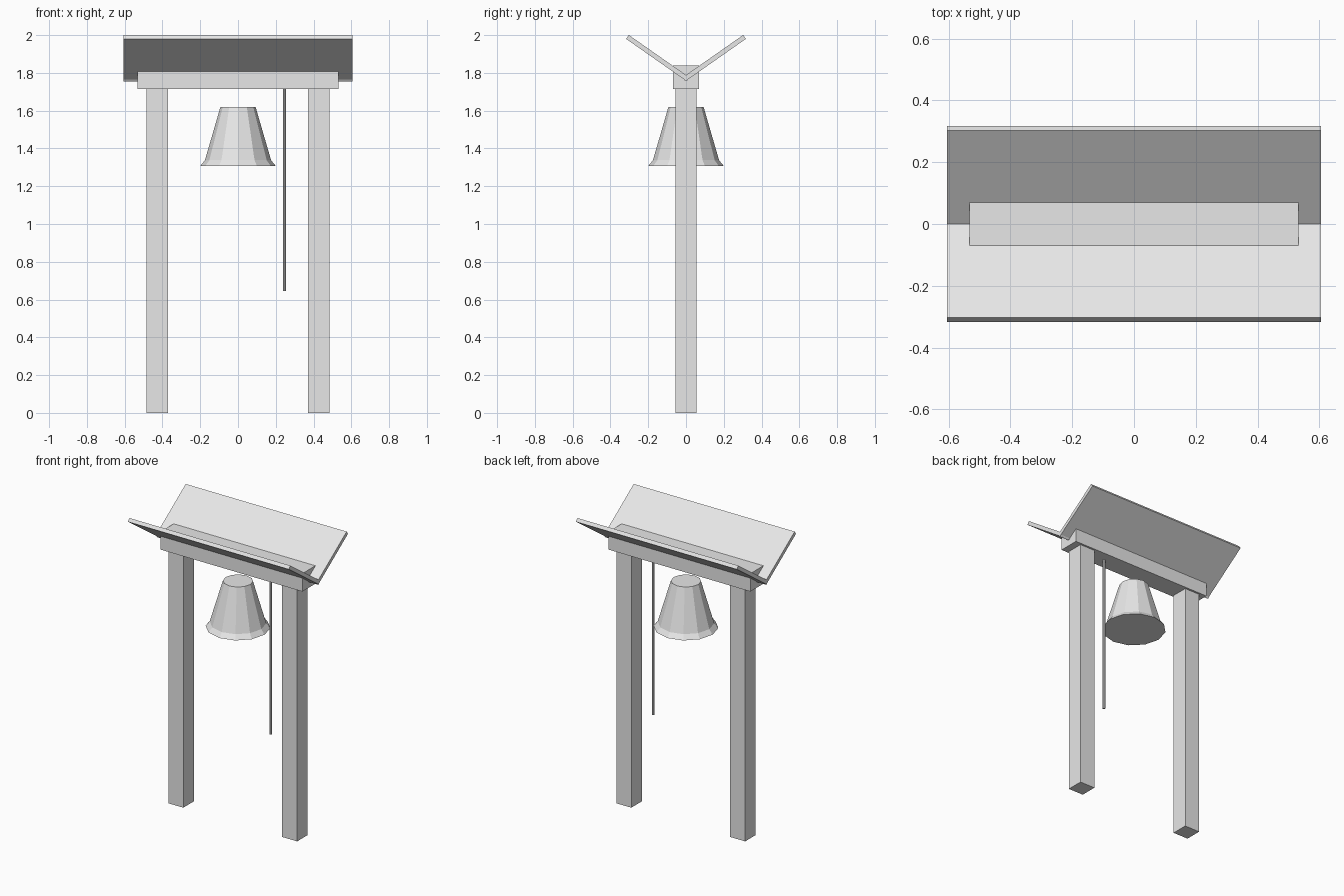
import bpy, bmesh, math
from mathutils import Matrix

cube = bpy.data.objects.get("Cube")
if cube:
    bpy.data.objects.remove(cube, do_unlink=True)

grey = bpy.data.materials.new("light grey")
grey.use_nodes = True
grey.diffuse_color = (0.8, 0.8, 0.8, 1)
grey.node_tree.nodes["Principled BSDF"].inputs["Base Color"].default_value = (0.8, 0.8, 0.8, 1)


def add_object(name, bm):
    bmesh.ops.recalc_face_normals(bm, faces=bm.faces)
    mesh = bpy.data.meshes.new(name)
    bm.to_mesh(mesh)
    bm.free()
    mesh.materials.append(grey)
    obj = bpy.data.objects.new(name, mesh)
    bpy.context.collection.objects.link(obj)
    return obj


def box(name, size, centre, tilt=0):
    bm = bmesh.new()
    bmesh.ops.create_cube(bm, size=1, matrix=Matrix.Diagonal((*size, 1)))
    obj = add_object(name, bm)
    obj.location = centre
    obj.rotation_euler.x = tilt
    return obj


def lathe(name, profile, sides, centre=(0, 0)):
    """Closed, flat-sided solid from (radius, height) rings."""
    bm = bmesh.new()
    rings = []
    for r, z in profile:
        angles = [2 * math.pi * i / sides for i in range(sides)]
        rings.append([bm.verts.new((centre[0] + r * math.cos(a),
                                    centre[1] + r * math.sin(a), z)) for a in angles])
    for low, high in zip(rings, rings[1:]):
        for i in range(sides):
            j = (i + 1) % sides
            bm.faces.new((low[i], low[j], high[j], high[i]))
    bm.faces.new(rings[0][::-1])
    bm.faces.new(rings[-1])
    return add_object(name, bm)


# Posts and cross beam
for side, x in (("left", 0.428), ("right", -0.428)):
    box(side + "_post", (0.113, 0.113, 1.72), (x, 0, 0.86))
box("cross_beam", (1.066, 0.14, 0.122), (0, 0, 1.777))

# V-shaped roof: two tilted boards that overlap at the valley
tilt = math.radians(35)
length, thick = 0.391, 0.025
along = (math.cos(tilt), math.sin(tilt))
for name, s in (("back_roof_board", 1), ("front_roof_board", -1)):
    # Centre is measured back from the outer lower corner
    y = 0.317 - along[0] * length / 2 - along[1] * thick / 2
    z = 1.98 - along[1] * length / 2 + along[0] * thick / 2
    box(name, (1.21, length, thick), (0, s * y, z), s * tilt)

# Bell with a flared lip, and the bell rope
lathe("bell", [(0.2, 1.307), (0.175, 1.338), (0.093, 1.62)], 12)
lathe("bell_rope", [(0.009, 0.645), (0.009, 1.74)], 8, (0.246, 0))
